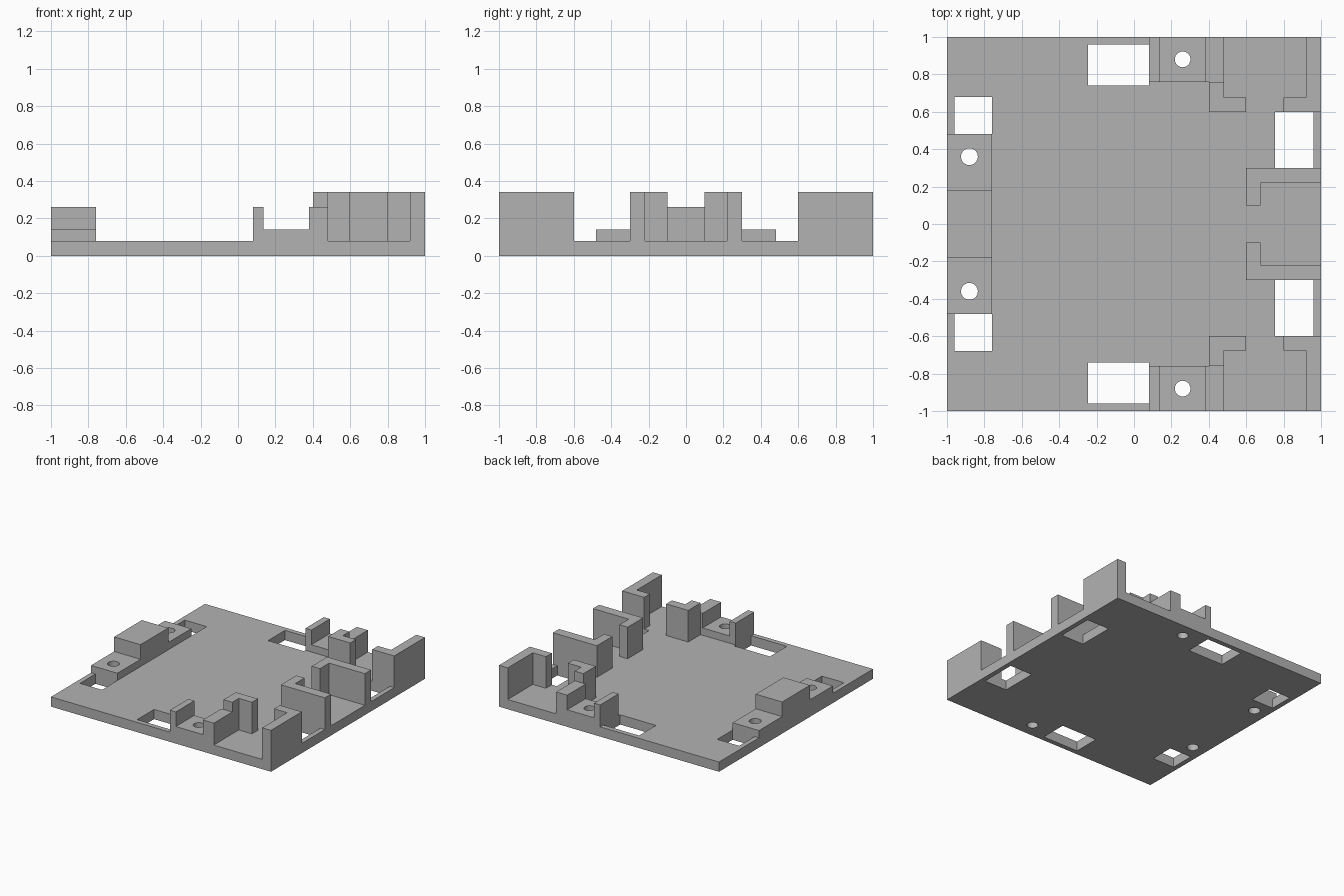
import bpy
import bmesh
from math import radians
from mathutils import Matrix, Vector

cube = bpy.data.objects.get("Cube")
if cube:
    bpy.data.objects.remove(cube, do_unlink=True)

FLOOR, LEDGE, STOP, WALL = 0.08, 0.14, 0.26, 0.34

grey = bpy.data.materials.new("plain grey")
grey.use_nodes = True
colour = (0.45, 0.45, 0.45, 1)
grey.diffuse_color = colour
grey.node_tree.nodes["Principled BSDF"].inputs["Base Color"].default_value = colour


def make_object(name, bm):
    bmesh.ops.recalc_face_normals(bm, faces=bm.faces)
    mesh = bpy.data.meshes.new(name)
    bm.to_mesh(mesh)
    bm.free()
    mesh.materials.append(grey)
    obj = bpy.data.objects.new(name, mesh)
    bpy.context.collection.objects.link(obj)
    return obj


def prism(name, points, offset):
    """Extrude a closed outline of 3D points along an offset."""
    bm = bmesh.new()
    face = bm.faces.new([bm.verts.new(p) for p in points])
    moved = bmesh.ops.extrude_face_region(bm, geom=[face])["geom"]
    verts = [g for g in moved if isinstance(g, bmesh.types.BMVert)]
    bmesh.ops.translate(bm, verts=verts, vec=Vector(offset))
    return make_object(name, bm)


def box(name, x0, x1, y0, y1, z0, z1):
    outline = [(x0, y0, z0), (x1, y0, z0), (x1, y1, z0), (x0, y1, z0)]
    return prism(name, outline, (0, 0, z1 - z0))


def upright(name, outline, side):
    """Full-height wall from a plan outline, mirrored across y by side."""
    return prism(name, [(x, y * side, FLOOR) for x, y in outline], (0, 0, WALL - FLOOR))


def round_cutter(x, y, radius):
    bm = bmesh.new()
    bmesh.ops.create_cone(bm, cap_ends=True, segments=32, radius1=radius, radius2=radius,
                          depth=1, matrix=Matrix.Translation((x, y, 0)))
    return make_object("hole_cutter", bm)


def cut(obj, cutters):
    """Subtract the cutters and keep the finished mesh."""
    for cutter in cutters:
        mod = obj.modifiers.new("cut", "BOOLEAN")
        mod.operation = "DIFFERENCE"
        mod.solver = "EXACT"
        mod.object = cutter
    depsgraph = bpy.context.evaluated_depsgraph_get()
    mesh = bpy.data.meshes.new_from_object(obj.evaluated_get(depsgraph))
    obj.modifiers.clear()
    obj.data = mesh


base = box("base_plate", -1, 1, -1, 1, 0, FLOOR)
drilled = [base]
slots, bores = [], []

# Rear-edge rail with a raised middle, running along y
rail_profile = [(-0.48, FLOOR), (0.48, FLOOR), (0.48, LEDGE), (0.18, LEDGE),
                (0.18, STOP), (-0.18, STOP), (-0.18, LEDGE), (-0.48, LEDGE)]
drilled.append(prism("screw_rail", [(-1, y, z) for y, z in rail_profile], (0.24, 0, 0)))

# Plan outlines of the retaining walls, on the +y side
inner_hook = [(0.4, 0.6), (0.6, 0.6), (0.6, 0.675), (0.48, 0.675), (0.48, 0.76), (0.4, 0.76)]
corner_wall = [(0.8, 0.6), (1, 0.6), (1, 1), (0.92, 1), (0.92, 0.675), (0.8, 0.675)]
middle_hook = [(0.6, 0.1), (0.675, 0.1), (0.675, 0.22), (1, 0.22), (1, 0.3), (0.6, 0.3)]

# U-shaped screw bracket section
bracket = [(0.08, FLOOR), (0.48, FLOOR), (0.48, STOP), (0.38, STOP),
           (0.38, LEDGE), (0.135, LEDGE), (0.135, STOP), (0.08, STOP)]

for side, label in ((1, "back"), (-1, "front")):
    upright(label + "_inner_hook", inner_hook, side)
    upright(label + "_corner_wall", corner_wall, side)
    upright(label + "_middle_hook", middle_hook, side)
    drilled.append(prism(label + "_screw_bracket",
                         [(x, 0.76 * side, z) for x, z in bracket], (0, 0.24 * side, 0)))

    # Rectangular slots and round screw holes
    for x0, x1, y0, y1 in ((-0.96, -0.76, 0.48, 0.68),
                           (-0.245, 0.08, 0.74, 0.96),
                           (0.755, 0.96, 0.3, 0.6)):
        slots.append(box("slot_cutter", x0, x1, y0 * side, y1 * side, -0.5, 0.5))
    bores.append(round_cutter(-0.88, 0.36 * side, 0.045))
    bores.append(round_cutter(0.26, 0.88 * side, 0.042))

for part in drilled:
    cut(part, bores + slots if part is base else bores)

for cutter in slots + bores:
    bpy.data.objects.remove(cutter, do_unlink=True)

# Smooth bores, sharp corners
bpy.ops.object.select_all(action="DESELECT")
for part in drilled:
    part.select_set(True)
bpy.context.view_layer.objects.active = base
bpy.ops.object.shade_smooth_by_angle(angle=radians(30))
